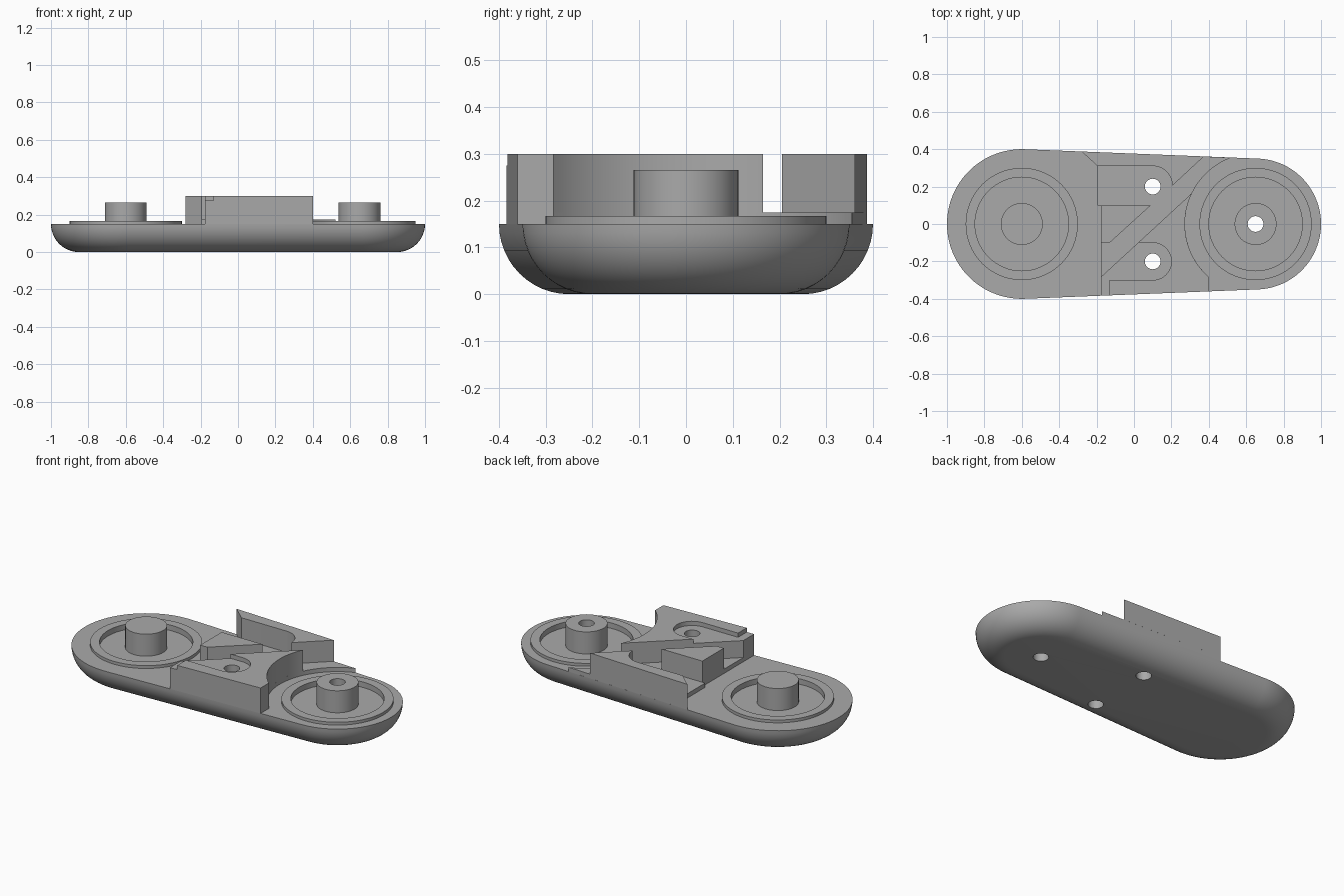
import bpy, bmesh
from math import sin, cos, pi, radians, sqrt

cube = bpy.data.objects.get("Cube")
if cube:
    bpy.data.objects.remove(cube, do_unlink=True)

grey = bpy.data.materials.new("plain grey")
grey.use_nodes = True
grey.diffuse_color = (0.4, 0.4, 0.4, 1)
grey.node_tree.nodes["Principled BSDF"].inputs["Base Color"].default_value = (0.4, 0.4, 0.4, 1)

LEFT_X, LEFT_R = -0.6, 0.4
RIGHT_X, RIGHT_R = 0.65, 0.35
DECK, FLOOR, TOP = 0.15, 0.175, 0.3
GROOVE = 0.135
TILT = (LEFT_R - RIGHT_R) / (RIGHT_X - LEFT_X)


def arc(cx, cy, r, a0, a1, n=24):
    steps = [radians(a0 + (a1 - a0) * i / n) for i in range(n + 1)]
    return [(cx + r * cos(a), cy + r * sin(a)) for a in steps]


def edge(x):
    """Half width of the straight flank at x."""
    k = sqrt(1 - TILT ** 2)
    return (LEFT_R - TILT * (x - LEFT_X)) / k


def loft(name, layers):
    """Skin a stack of (outline, z) layers and cap both ends."""
    bm = bmesh.new()
    rings = [[bm.verts.new((x, y, z)) for x, y in pts] for pts, z in layers]
    n = len(rings[0])
    for low, high in zip(rings, rings[1:]):
        for i in range(n):
            j = (i + 1) % n
            bm.faces.new((low[i], low[j], high[j], high[i]))
    bm.faces.new(rings[0][::-1])
    bm.faces.new(rings[-1])
    bmesh.ops.recalc_face_normals(bm, faces=bm.faces)
    mesh = bpy.data.meshes.new(name)
    bm.to_mesh(mesh)
    bm.free()
    mesh.materials.append(grey)
    ob = bpy.data.objects.new(name, mesh)
    bpy.context.collection.objects.link(ob)
    return ob


def prism(name, pts, z0, z1):
    return loft(name, [(pts, z0), (pts, z1)])


def disc(name, x, y, r, z0, z1, n=64):
    return prism(name, arc(x, y, r, 0, 360, n)[:-1], z0, z1)


def cut(ob, cutters):
    bpy.context.view_layer.objects.active = ob
    for c in cutters:
        c.hide_render = True
        mod = ob.modifiers.new("cut", "BOOLEAN")
        mod.operation, mod.solver, mod.object = "DIFFERENCE", "EXACT", c
        bpy.ops.object.modifier_apply(modifier=mod.name)


# Cutters: three through holes, two grooves, one shallow pocket
axle_drill = disc("axle_drill", RIGHT_X, 0, 0.042, -0.1, 0.5, 32)
screw_drills = [disc("screw_drill", 0.1, y, 0.042, -0.1, 0.5, 32) for y in (0.2, -0.2)]
drills = [axle_drill] + screw_drills
wells = [disc("well", x, 0, 0.25, GROOVE, 0.4) for x in (LEFT_X, RIGHT_X)]
pocket = prism("pocket", arc(0.1, -0.2, 0.1, -90, 90) +
               [(-0.3, -0.1), (-0.3, -0.5), (-0.13, -0.5), (-0.13, -0.3)], 0.275, 0.4)


# Tapered base with a rounded underside
def base_outline(inset):
    a = 90 - TILT * 180 / pi
    return (arc(RIGHT_X, 0, RIGHT_R - inset, -a, a, 48) +
            arc(LEFT_X, 0, LEFT_R - inset, a, 360 - a, 48))


fillet = [i * pi / 24 for i in range(13)]
base = loft("base", [(base_outline(DECK * (1 - sin(t))), DECK * (1 - cos(t))) for t in fillet])
cut(base, wells + drills)
parts = [base]

# Raised rims and bosses
for side, x, well in zip(("left", "right"), (LEFT_X, RIGHT_X), wells):
    rim = disc(side + "_rim", x, 0, 0.3, DECK, 0.167)
    cut(rim, [well])
    boss = disc(side + "_boss", x, 0, 0.112, GROOVE, 0.265)
    if x > 0:
        cut(boss, [axle_drill])
    parts += [rim, boss]

# Channel floor under the upright blocks
floor = prism("channel_floor",
              [(-0.177, -edge(-0.177)), (0.4, -edge(0.4))] +
              arc(RIGHT_X, 0, 0.378, 228.5, 110.1) +
              [(-0.28, edge(-0.28)), (-0.195, 0.31), (-0.195, 0.1), (-0.177, 0.1)],
              DECK, FLOOR)
cut(floor, screw_drills)

# Back wall around the deep slot
back_wall = prism("back_wall",
                  [(-0.28, edge(-0.28)), (-0.195, 0.31)] + arc(0.1, 0.205, 0.105, 90, 0) +
                  [(0.374, edge(0.374))], FLOOR, TOP)

# Wedge between slot and diagonal channel
middle_wedge = prism("middle_wedge",
                     [(-0.177, 0.1), (-0.177, -0.1), (-0.13, -0.1), (0.09, 0.1)], FLOOR, TOP)

# Front block with curved end and shallow pocket
front_block = prism("front_block",
                    [(-0.177, -edge(-0.177)), (0.4, -edge(0.4))] +
                    arc(RIGHT_X, 0, 0.378, 228.5, 154.1) + [(-0.177, -0.283)], FLOOR, TOP)
cut(front_block, [pocket, screw_drills[1]])
parts += [floor, back_wall, middle_wedge, front_block]

for c in drills + wells + [pocket]:
    bpy.data.objects.remove(c, do_unlink=True)

# Smooth curved sides, keep crisp edges
bpy.ops.object.select_all(action="DESELECT")
for ob in parts:
    ob.select_set(True)
bpy.context.view_layer.objects.active = base
bpy.ops.object.shade_smooth_by_angle(angle=radians(30))
